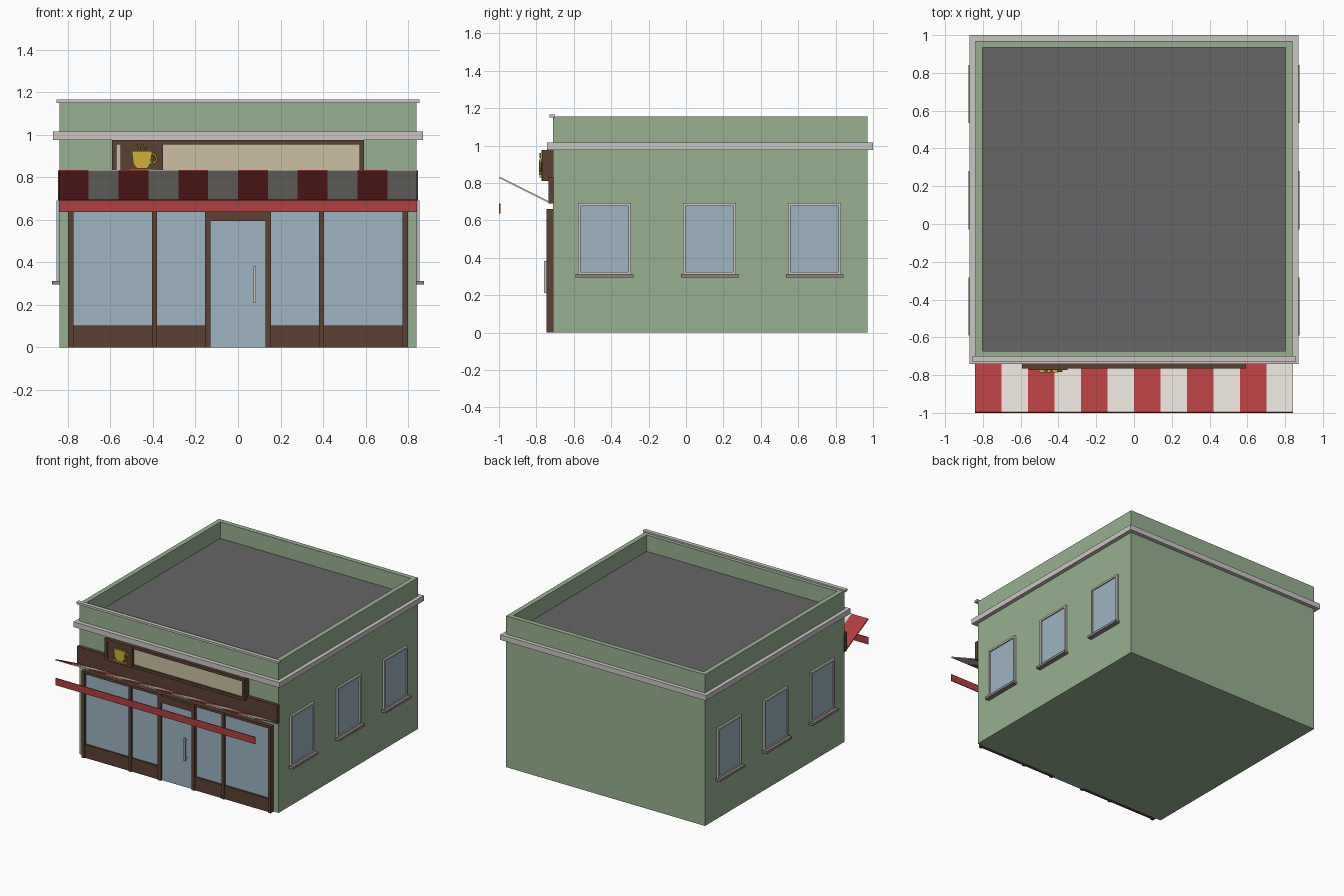
import bpy
import bmesh
import math

if "Cube" in bpy.data.objects:
    bpy.data.objects.remove(bpy.data.objects["Cube"], do_unlink=True)


def material(name, r, g, b):
    """Flat material from 8-bit display values, stored as linear."""
    def linear(v):
        v /= 255
        return v / 12.92 if v <= 0.04 else ((v + 0.055) / 1.055) ** 2.4
    colour = (linear(r), linear(g), linear(b), 1)
    m = bpy.data.materials.new(name)
    m.use_nodes = True
    m.diffuse_color = colour
    m.node_tree.nodes["Principled BSDF"].inputs["Base Color"].default_value = colour
    return m


GREEN = material("green wall", 151, 176, 144)
TRIM = material("pale stone trim", 202, 198, 194)
SILL = material("grey sill", 140, 135, 131)
ROOF = material("roof grey", 102, 102, 102)
BROWN = material("dark brown wood", 92, 64, 51)
GLASS = material("blue glass", 156, 180, 193)
RED = material("awning red", 178, 62, 62)
WHITE = material("awning white", 221, 217, 209)
BEIGE = material("sign beige", 203, 192, 161)
GOLD = material("gold", 206, 176, 52)


def finish(name, bm, *mats):
    bmesh.ops.recalc_face_normals(bm, faces=bm.faces)
    mesh = bpy.data.meshes.new(name)
    bm.to_mesh(mesh)
    bm.free()
    for m in mats:
        mesh.materials.append(m)
    ob = bpy.data.objects.new(name, mesh)
    bpy.context.collection.objects.link(ob)
    return ob


def add_box(bm, x, y, z):
    """Add a box spanning the three (low, high) ranges."""
    made = bmesh.ops.create_cube(bm, size=1)["verts"]
    for v in made:
        for i, (lo, hi) in enumerate((x, y, z)):
            v.co[i] = (lo + hi) / 2 + v.co[i] * (hi - lo)


def box(name, x, y, z, mat):
    bm = bmesh.new()
    add_box(bm, x, y, z)
    return finish(name, bm, mat)


def frame(name, spans, axis, width, mat):
    """Four rails round a rectangle; axis is the direction looked through."""
    a, b = [i for i in range(3) if i != axis]
    (a0, a1), (b0, b1) = spans[a], spans[b]
    bm = bmesh.new()
    rails = [((a0, a0 + width), (b0, b1)), ((a1 - width, a1), (b0, b1)),
             ((a0 + width, a1 - width), (b0, b0 + width)),
             ((a0 + width, a1 - width), (b1 - width, b1))]
    for ra, rb in rails:
        s = list(spans)
        s[a], s[b] = ra, rb
        add_box(bm, *s)
    return finish(name, bm, mat)


def relief(name, outline, y, depth, mat):
    """Flat x-z outline given thickness towards the front."""
    bm = bmesh.new()
    face = bm.faces.new([bm.verts.new((px, y, pz)) for px, pz in outline])
    made = bmesh.ops.extrude_face_region(bm, geom=[face])["geom"]
    bmesh.ops.translate(bm, vec=(0, -depth, 0),
                        verts=[e for e in made if isinstance(e, bmesh.types.BMVert)])
    return finish(name, bm, mat)


# Building shell with a sunken roof behind the parapet
W, FRONT, BACK, TOP = 0.84, -0.71, 0.97, 1.155
bm = bmesh.new()
add_box(bm, (-W, W), (FRONT, BACK), (0, TOP))
roof = max(bm.faces, key=lambda f: f.calc_center_median().z)
bmesh.ops.inset_region(bm, faces=[roof], thickness=0.052)
roof = bmesh.ops.extrude_discrete_faces(bm, faces=[roof])["faces"][0]
bmesh.ops.translate(bm, vec=(0, 0, -0.125), verts=roof.verts)
roof.material_index = 1
finish("building_shell", bm, GREEN, ROOF)

# Cornice round the building and coping along the front
frame("cornice", [(-0.87, 0.87), (-0.742, 1.0), (0.975, 1.015)], 2, 0.035, TRIM)
box("front_coping", (-0.855, 0.855), (-0.73, -0.70), (1.15, 1.166), TRIM)

# Three windows on each side wall
for side, s in (("left", 1), ("right", -1)):
    for n, y in enumerate((-0.436, 0.126, 0.688), 1):
        def out(depth):
            return tuple(sorted((s * (W - 0.005), s * (W + depth))))
        label = f"{side}_window_{n}"
        ys, zs = (y - 0.142, y + 0.142), (0.31, 0.692)
        box(label + "_glass", out(0.006), ys, zs, GLASS)
        frame(label + "_frame", [out(0.015), ys, zs], 0, 0.014, TRIM)
        box(label + "_sill", out(0.036), (y - 0.154, y + 0.154), (0.295, 0.313), SILL)

# Shopfront: glazing, posts, kick panels, door and rails
box("shop_glass", (-0.79, 0.79), (-0.725, FRONT), (0.09, 0.65), GLASS)
for n, (x, w) in enumerate(((0.787, 0.012), (0.393, 0.011), (0.142, 0.013)), 1):
    for side, s in (("left", 1), ("right", -1)):
        box(f"{side}_shop_post_{n}", (s * x - w, s * x + w), (-0.747, FRONT),
            (0, 0.66), BROWN)
for side, s in (("left", 1), ("right", -1)):
    box(side + "_kick_panel", tuple(sorted((s * 0.14, s * 0.79))), (-0.738, FRONT),
        (0, 0.102), BROWN)
box("shop_top_rail", (-0.79, 0.79), (-0.74, FRONT), (0.64, 0.66), BROWN)
box("door_glass", (-0.13, 0.13), (-0.733, FRONT), (0, 0.597), GLASS)
box("door_head", (-0.13, 0.13), (-0.742, FRONT), (0.595, 0.645), BROWN)
box("door_handle", (0.073, 0.085), (-0.759, -0.747), (0.212, 0.384), TRIM)
for n, z in enumerate((0.23, 0.365), 1):
    box(f"door_handle_mount_{n}", (0.075, 0.083), (-0.75, -0.73), (z - 0.005, z + 0.005), TRIM)

# Fascia board behind the awning
box("fascia_board", (-0.846, 0.846), (-0.736, -0.705), (0.69, 0.832), BROWN)

# Striped awning tilted outward, and the hanging valance
STRIPES, HALF = 12, 0.843
bm = bmesh.new()
rows = []
for i in range(STRIPES + 1):
    x = -HALF + 2 * HALF * i / STRIPES
    rows.append((bm.verts.new((x, -0.735, 0.699)), bm.verts.new((x, -0.997, 0.83))))
for i in range(STRIPES):
    (a, b), (c, d) = rows[i], rows[i + 1]
    bm.faces.new((a, b, d, c)).material_index = i % 2
awning = finish("striped_awning", bm, RED, WHITE)
solid = awning.modifiers.new("thickness", "SOLIDIFY")
solid.thickness, solid.offset = 0.008, 0
box("awning_valance", (-HALF, HALF), (-1.0, -0.993), (0.637, 0.69), RED)

# Sign box with a framed panel
SIGN = (0.81, 0.975)
box("sign_panel", (-0.58, 0.58), (-0.752, FRONT), (0.82, 0.965), BEIGE)
frame("sign_frame", [(-0.592, 0.592), (-0.766, FRONT), SIGN], 1, 0.021, BROWN)
box("emblem_plate", (-0.553, -0.353), (-0.772, -0.75), SIGN, BROWN)

# Cup relief: bowl, saucer, handle and steam
CX = -0.452
relief("cup_bowl", [(CX + dx * s, z) for s, pts in
       ((1, ((0.024, 0.842), (0.041, 0.865), (0.048, 0.925))),
        (-1, ((0.048, 0.925), (0.041, 0.865), (0.024, 0.842)))) for dx, z in pts],
       -0.77, 0.016, GOLD)
box("cup_saucer", (CX - 0.062, CX + 0.062), (-0.784, -0.77), (0.829, 0.839), GOLD)


def tube(name, points, radius, cyclic=False):
    curve = bpy.data.curves.new(name, "CURVE")
    curve.dimensions = "3D"
    curve.bevel_depth, curve.bevel_resolution = radius, 1
    spline = curve.splines.new("POLY")
    spline.points.add(len(points) - 1)
    for p, (x, z) in zip(spline.points, points):
        p.co = (x, -0.778, z, 1)
    spline.use_cyclic_u = cyclic
    curve.use_fill_caps = True
    curve.materials.append(GOLD)
    bpy.context.collection.objects.link(bpy.data.objects.new(name, curve))


ring = [2 * math.pi * i / 16 for i in range(16)]
tube("cup_handle", [(CX + 0.05 + 0.018 * math.cos(a), 0.888 + 0.022 * math.sin(a))
                    for a in ring], 0.005, True)
for n, dx in enumerate((-0.014, 0.014), 1):
    tube(f"cup_steam_{n}", [(CX + dx + 0.004 * math.sin(t * 1.2), 0.934 + 0.005 * t)
                            for t in range(6)], 0.004)
